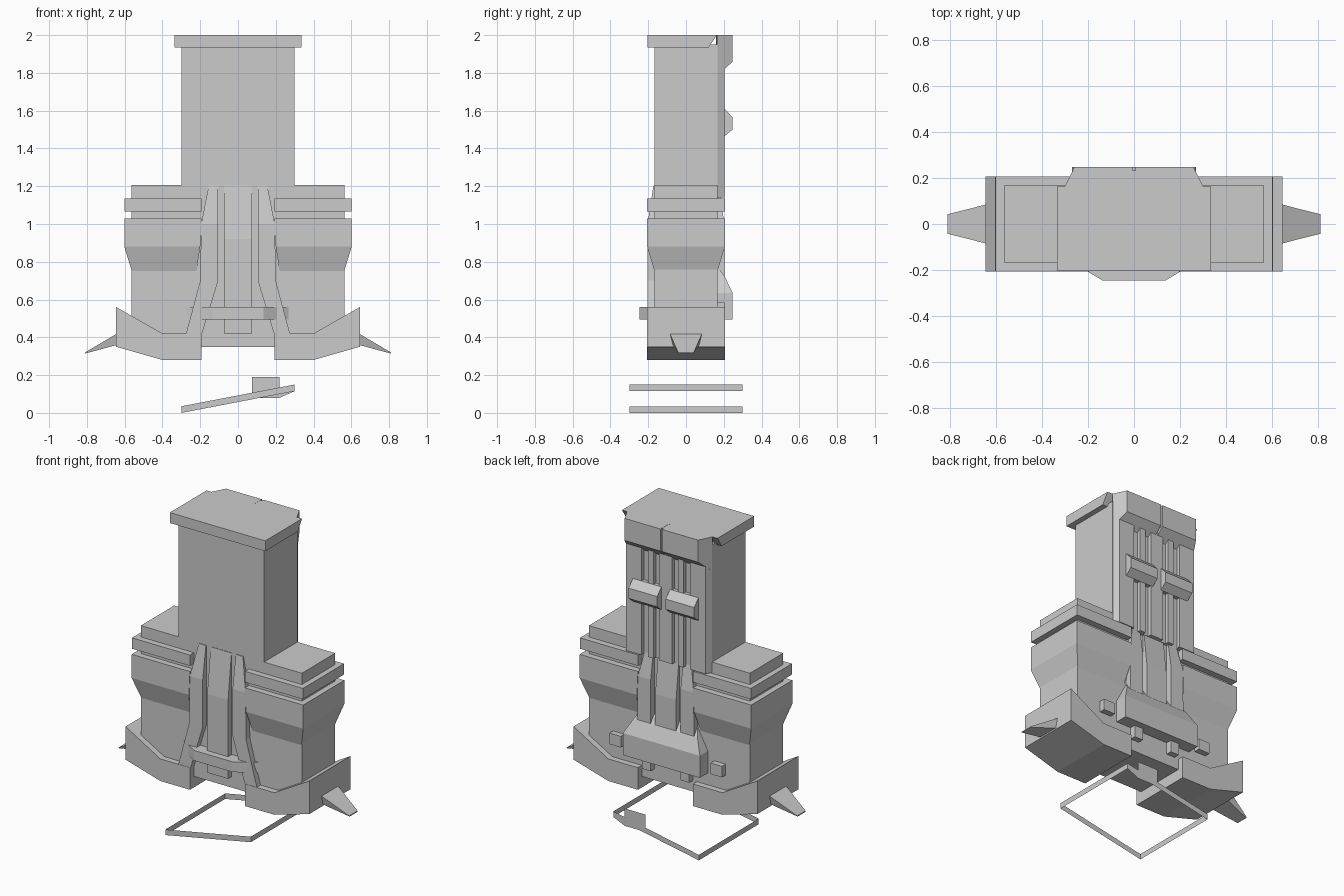
import bpy, bmesh

if "Cube" in bpy.data.objects:
    bpy.data.objects.remove(bpy.data.objects["Cube"])


def make(name, verts, faces):
    me = bpy.data.meshes.new(name)
    me.from_pydata(verts, [], faces)
    bm = bmesh.new()
    bm.from_mesh(me)
    bmesh.ops.recalc_face_normals(bm, faces=bm.faces)
    bm.to_mesh(me)
    bm.free()
    ob = bpy.data.objects.new(name, me)
    bpy.context.collection.objects.link(ob)
    return ob


def loft(name, rings, sx=1, sy=1):
    """Solid through rings of 3D points, optionally mirrored by sx / sy."""
    n = len(rings[0])
    verts = [(x * sx, y * sy, z) for r in rings for x, y, z in r]
    faces = [list(range(n)), list(range(len(verts) - n, len(verts)))]
    for k in range(len(rings) - 1):
        for i in range(n):
            j = (i + 1) % n
            faces.append([k * n + i, k * n + j, (k + 1) * n + j, (k + 1) * n + i])
    return make(name, verts, faces)


def rects(name, rows, sx=1, sy=1):
    """Loft of rectangles; each row is z, x0, x1, y0, y1."""
    return loft(name, [[(a, c, z), (b, c, z), (b, d, z), (a, d, z)]
                       for z, a, b, c, d in rows], sx, sy)


def box(name, x0, x1, y0, y1, z0, z1, sx=1, sy=1):
    return rects(name, [(z0, x0, x1, y0, y1), (z1, x0, x1, y0, y1)], sx, sy)


def extrude_y(name, prof, y0, y1, sx=1):
    return loft(name, [[(x, y, z) for x, z in prof] for y in (y0, y1)], sx)


# Main body, column and cap
box("body", -.565, .565, -.167, .167, .35, 1.207)
box("column", -.3, .3, -.167, .167, 1.2, 1.95)
rects("cap", [(1.934, -.335, .335, -.205, .12), (2, -.335, .335, -.205, .163)])

# Back panel base, centre rib, header filler
box("back_plate", -.27, .27, .16, .18, 1.14, 1.85)
box("back_center_rib", -.045, .045, .16, .204, 1.14, 1.85)
box("header_core", -.02, .02, .16, .232, 1.86, 1.999)

for s in (1, -1):
    tag = "right" if s > 0 else "left"

    # Ribbed back panel with header and brackets
    loft("back_side_strip_" + tag, [[(.17, .16, z), (.3, .163, z), (.279, .204, z), (.17, .204, z)]
                                    for z in (1.14, 1.85)], s)
    box("back_rib_" + tag, .085, .125, .16, .204, 1.14, 1.85, s)
    loft("header_" + tag, [[(.006, .16, z), (.3, .163, z), (xo, yo, z), (.006, yo, z)]
                           for z, xo, yo in ((1.787, .297, .169), (1.86, .258, .247), (2, .258, .247))], s)
    rects("bracket_" + tag, [(1.465, .03, .23, .18, .204), (1.50, .03, .23, .18, .247),
                             (1.565, .03, .23, .18, .247), (1.61, .03, .23, .18, .204)], s)

    # Wrapped shoulder bands
    box("upper_band_" + tag, .193, .6, -.206, .206, 1.066, 1.135, s)
    rects("lower_band_" + tag, [(.75, .22, .562, -.167, .167), (.88, .2, .602, -.206, .206),
                                (1.03, .193, .602, -.206, .206)], s)

    # Foot and side spike
    extrude_y("foot_" + tag, [(.193, .28), (.4, .28), (.645, .35), (.645, .56), (.4, .42), (.193, .42)],
              -.206, .206, s)
    loft("spike_" + tag, [[(.64, -.085, .42), (.64, .085, .42), (.64, .07, .36), (.64, -.07, .36)],
                          [(.81, -.042, .32), (.81, .042, .32), (.81, .038, .314), (.81, -.038, .314)]], s)

    # Flaring side straps on front and back
    front = [(1.205, .105, .155, -.172, -.15), (1.0, .105, .195, -.204, -.15),
             (.7, .105, .2, -.204, -.15), (.42, .19, .275, -.204, -.15)]
    back = front[:3] + [(.56, .147, .237, -.204, -.15)]
    rects("front_strap_" + tag, front, s)
    rects("back_strap_" + tag, back, s, -1)

    # Small cubes at the lower back
    box("outer_stud_" + tag, .315, .395, .16, .204, .515, .585, s)
    box("inner_stud_" + tag, .105, .165, .16, .204, .42, .5, s)

# Centre straps, front and back
for sy, label, low in ((1, "front", .42), (-1, "back", .55)):
    rects("center_strap_" + label, [(low, -.073, .073, -.204, -.15), (.92, -.073, .073, -.204, -.15),
                                    (1.205, -.073, .073, -.17, -.15)], 1, sy)

# Front clasp bar and back box
loft("front_clasp", [[(-.27, -.165, z), (-.135, -.246, z), (.135, -.246, z), (.27, -.165, z)]
                     for z in (.495, .56)])
rects("back_box", [(.495, -.27, .27, .15, .247), (.635, -.27, .27, .15, .247),
                   (.72, -.225, .225, .15, .206), (.77, -.2, .2, .15, .17)])

# Thin tilted ground hoop (single sheets) with a tag
corners = [(-.3, -.3, 0), (.3, -.3, .115), (.3, .3, .115), (-.3, .3, 0)]
make("hoop", corners + [(x, y, z + .035) for x, y, z in corners],
     [(i, (i + 1) % 4, (i + 1) % 4 + 4, i + 4) for i in range(4)])
plate = [(.075, .19), (.22, .19), (.22, .13), (.3, .115), (.22, .08), (.1, .08), (.075, .09)]
make("hoop_tag", [(x, .3, z) for x, z in plate], [list(range(len(plate)))])
